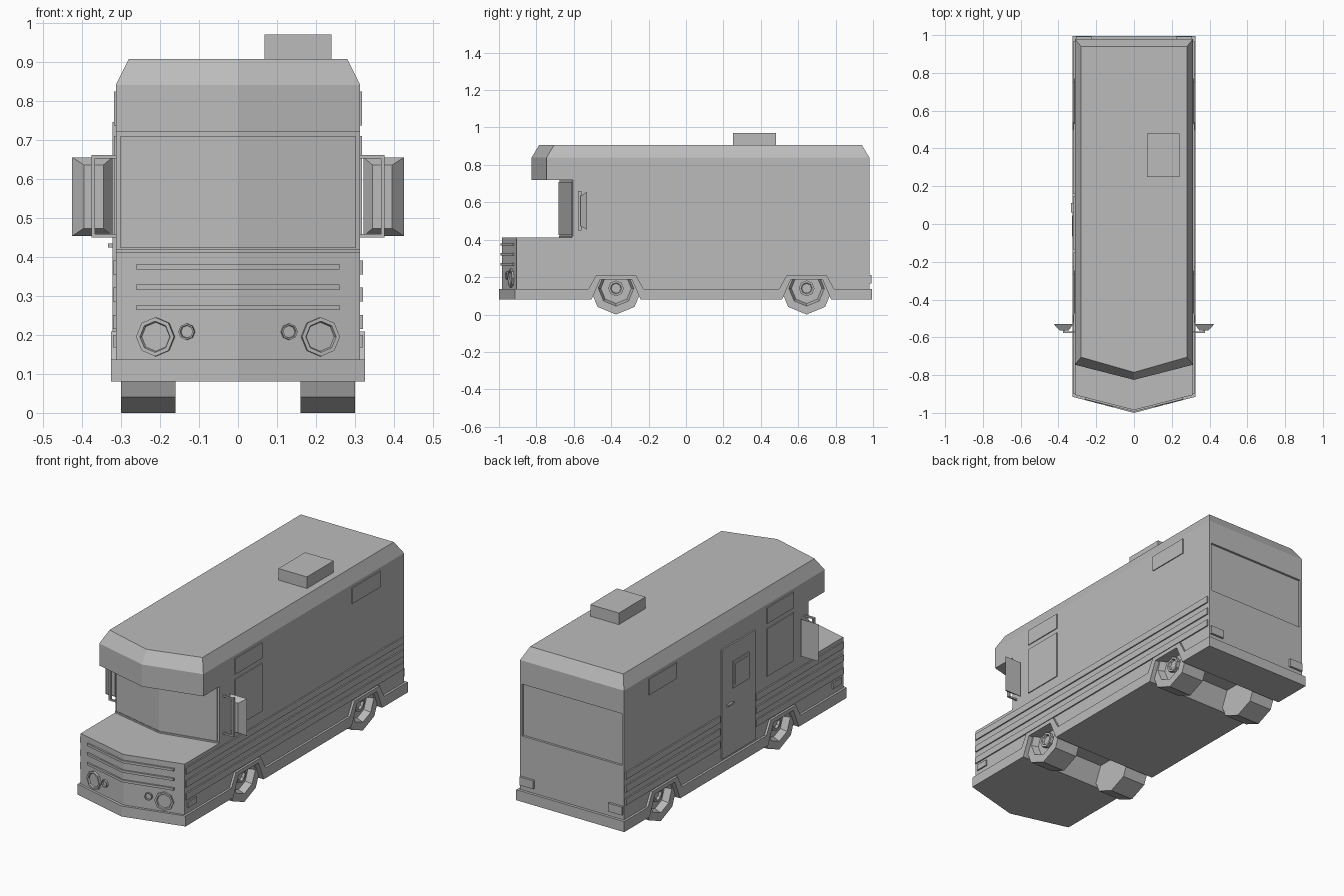
import bpy, bmesh, math
from mathutils import Matrix, Vector

cube = bpy.data.objects.get("Cube")
if cube:
    bpy.data.objects.remove(cube, do_unlink=True)

grey = bpy.data.materials.new("plain_grey")
grey.use_nodes = True
COLOUR = (0.5, 0.5, 0.5, 1)
grey.diffuse_color = COLOUR
grey.node_tree.nodes["Principled BSDF"].inputs["Base Color"].default_value = COLOUR


def finish(name, bm):
    bmesh.ops.recalc_face_normals(bm, faces=bm.faces)
    mesh = bpy.data.meshes.new(name)
    bm.to_mesh(mesh)
    bm.free()
    mesh.materials.append(grey)
    obj = bpy.data.objects.new(name, mesh)
    bpy.context.collection.objects.link(obj)
    return obj


def loft(name, rings):
    """Closed solid through rings of equal point count."""
    bm = bmesh.new()
    loops = [[bm.verts.new(p) for p in ring] for ring in rings]
    for a, b in zip(loops, loops[1:]):
        for i in range(len(a)):
            j = (i + 1) % len(a)
            bm.faces.new((a[i], a[j], b[j], b[i]))
    bm.faces.new(loops[0])
    bm.faces.new(loops[-1])
    return finish(name, bm)


def box(name, x, y, z):
    return loft(name, [[(x[0], y[0], h), (x[1], y[0], h), (x[1], y[1], h), (x[0], y[1], h)] for h in z])


def plan(w, back, side, nose, z):
    """Outline seen from above with a pointed front."""
    return [(-w, back, z), (w, back, z), (w, side, z), (0, nose, z), (-w, side, z)]


def cut(target, cutter):
    mod = target.modifiers.new("cut", "BOOLEAN")
    mod.operation, mod.solver, mod.object = "DIFFERENCE", "EXACT", cutter
    bpy.context.view_layer.objects.active = target
    bpy.ops.object.modifier_apply(modifier=mod.name)


def vee(name, w, side, nose, z, depth):
    """Plate folded along the pointed front."""
    return loft(name, [[(-w, side, h), (0, nose, h), (w, side, h),
                        (w, side + depth, h), (0, nose + depth, h), (-w, side + depth, h)] for h in z])


def arch(name, y, half_low, half_high, low, high, width):
    return loft(name, [[(x, y - half_low, low), (x, y + half_low, low),
                        (x, y + half_high, high), (x, y - half_high, high)] for x in (-width, width)])


# Main shell
W = 0.313
lower = loft("lower_body", [plan(W, 0.98, -0.905, -0.985, z) for z in (0.09, 0.412)])
cabin = loft("cabin", [plan(W, 0.98, -0.605, -0.675, z) for z in (0.412, 0.72)])
loft("roof", [plan(W, 0.98, -0.745, -0.825, 0.72), plan(W, 0.98, -0.745, -0.825, 0.84),
              plan(0.28, 0.94, -0.705, -0.785, 0.907)])
skirt = loft("skirt", [plan(0.325, 0.995, -0.915, -1.0, z) for z in (0.08, 0.137)])
box("roof_unit", (0.068, 0.24), (0.25, 0.48), (0.9, 0.97))

# Wheel arches cut through the whole width
AXLES = (-0.374, 0.645)
for n, y in enumerate(AXLES):
    trim = arch(f"arch_trim_{n}", y, 0.147, 0.108, 0.137, 0.208, 0.325)
    tunnel = arch(f"arch_cutter_{n}", y, 0.14, 0.085, 0.06, 0.186, 0.4)
    for part in (lower, skirt, trim):
        cut(part, tunnel)
    bpy.data.objects.remove(tunnel, do_unlink=True)

# Rear window recess
rear_cutter = box("rear_cutter", (-0.3, 0.3), (0.968, 1.1), (0.43, 0.712))
cut(cabin, rear_cutter)
bpy.data.objects.remove(rear_cutter, do_unlink=True)


def disc(name, centre, direction, radius, depth, rim, sink):
    """Octagonal drum with a sunken outer face, a corner pointing down."""
    bm = bmesh.new()
    bmesh.ops.create_cone(bm, cap_ends=True, segments=8, radius1=radius, radius2=radius, depth=depth)
    bm.faces.ensure_lookup_table()
    face = max(bm.faces, key=lambda f: f.calc_center_median().z)
    bmesh.ops.inset_region(bm, faces=[face], thickness=rim)
    bmesh.ops.inset_region(bm, faces=[face], thickness=rim * 0.3, depth=-sink)
    turn = Vector(direction).to_track_quat("Z", "Y").to_matrix().to_4x4()
    bm.transform(Matrix.Translation(centre) @ turn)
    return finish(name, bm)


for side, s in (("left", 1), ("right", -1)):
    # Wheels and hubs
    for end, y in zip(("front", "rear"), AXLES):
        disc(f"{side}_{end}_wheel", (s * 0.23, y, 0.14), (s, 0, 0), 0.14, 0.14, 0.045, 0.035)
        disc(f"{side}_{end}_hub", (s * 0.268, y, 0.14), (s, 0, 0), 0.042, 0.03, 0.012, 0.012)

    # Headlights set square to the angled nose
    out = Vector((s * 0.247, -0.969, 0))
    for label, x, z, r in (("headlight", 0.21, 0.195, 0.05), ("fog_light", 0.13, 0.208, 0.021)):
        disc(f"{side}_{label}", (s * x, -0.985 + 0.256 * x, z), out, r, 0.022, r * 0.2, 0.008)

    def side_box(name, x0, x1, y, z):
        return box(f"{side}_{name}", sorted((s * x0, s * x1)), y, z)

    # Side mouldings, broken by the door on the right
    runs = [(-0.9, 0.97)] if s > 0 else [(-0.9, -0.15), (0.16, 0.97)]
    for i in range(3):
        z = 0.215 + 0.07 * i
        for k, run in enumerate(runs):
            side_box(f"moulding_{i}_{k}", 0.3, 0.32, run, (z, z + 0.036))

    # Windows and lamps
    side_box("cab_window", 0.3, 0.318, (-0.475, -0.245), (0.45, 0.71))
    side_box("cab_top_window", 0.3, 0.318, (-0.475, -0.245), (0.737, 0.823))
    side_box("rear_side_window", 0.3, 0.318, (0.53, 0.77), (0.737, 0.823))
    side_box("marker_lamp", 0.3, 0.32, (-0.885, -0.81), (0.168, 0.2))
    side_box("tail_lamp", 0.225, 0.308, (0.96, 0.992), (0.165, 0.21))

    # Mirror with tapered shell and bracket
    shell = [[(s * x, y, z) for x, z in ((a, c), (b, c), (b, d), (a, d))]
             for y, a, b, c, d in ((-0.53, 0.322, 0.425, 0.453, 0.655),
                                   (-0.563, 0.345, 0.395, 0.473, 0.635))]
    loft(f"{side}_mirror", shell)
    for i, z in enumerate((0.45, 0.652)):
        side_box(f"mirror_arm_{i}", 0.3, 0.375, (-0.577, -0.568), (z, z + 0.009))
    side_box("mirror_post", 0.366, 0.375, (-0.577, -0.56), (0.45, 0.661))

# Door with framed window and handle
box("door", (-0.321, -0.3), (-0.138, 0.147), (0.15, 0.745))
box("door_window_frame", (-0.326, -0.3), (-0.08, 0.06), (0.505, 0.65))
box("door_window", (-0.329, -0.3), (-0.065, 0.045), (0.52, 0.635))
box("door_handle", (-0.333, -0.3), (0.06, 0.11), (0.424, 0.434))

# Windscreen, its sill, and the grille bars
vee("windscreen", 0.302, -0.613, -0.681, (0.424, 0.708), 0.02)
vee("windscreen_sill", W, -0.61, -0.68, (0.412, 0.42), 0.03)
for i in range(3):
    z = 0.263 + 0.0525 * i
    vee(f"grille_bar_{i}", 0.26, -0.928, -0.993, (z, z + 0.013), 0.03)
